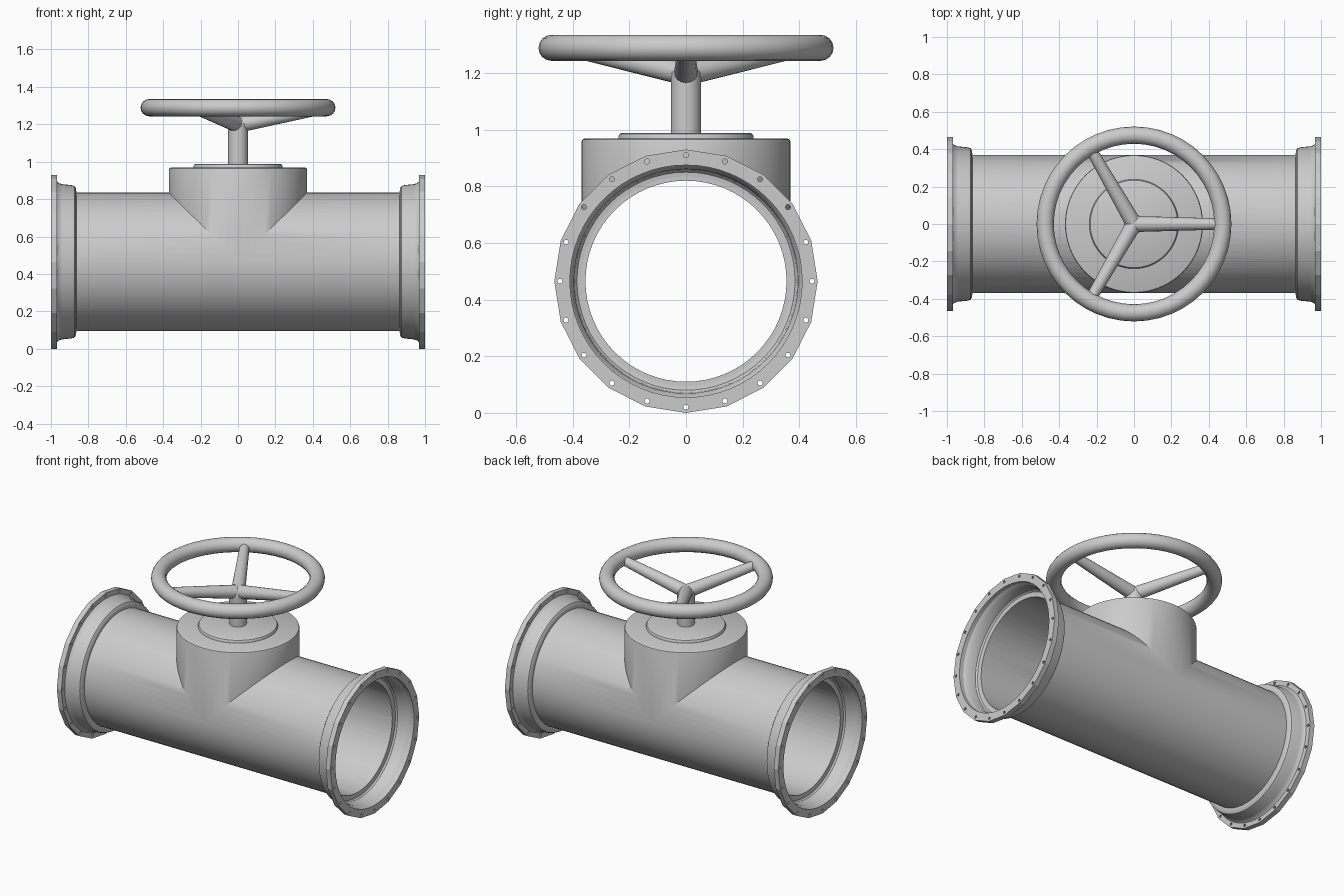
import bpy, bmesh, math
from mathutils import Matrix, Vector

if "Cube" in bpy.data.objects:
    bpy.data.objects.remove(bpy.data.objects["Cube"])

AXIS_Z = 0.465                                   # height of the pipe axis
ALONG_X = Matrix.Translation((0, 0, AXIS_Z)) @ Matrix.Rotation(math.pi / 2, 4, 'Y')


def finish(name, bm, smooth=True):
    bmesh.ops.remove_doubles(bm, verts=bm.verts, dist=1e-5)
    bmesh.ops.dissolve_degenerate(bm, edges=bm.edges, dist=1e-6)
    bmesh.ops.recalc_face_normals(bm, faces=bm.faces)
    mesh = bpy.data.meshes.new(name)
    bm.to_mesh(mesh)
    bm.free()
    ob = bpy.data.objects.new(name, mesh)
    bpy.context.collection.objects.link(ob)
    if smooth:
        shade(ob)
    return ob


def select(ob):
    bpy.ops.object.select_all(action='DESELECT')
    ob.select_set(True)
    bpy.context.view_layer.objects.active = ob


def shade(ob):
    select(ob)
    bpy.ops.object.shade_smooth_by_angle(angle=math.radians(32))


def lathe(name, profile, matrix=Matrix(), steps=64, closed=False, smooth=True):
    """Revolve (radius, height) points around the local z axis."""
    bm = bmesh.new()
    vs = [bm.verts.new((r, 0, h)) for r, h in profile]
    pairs = list(zip(vs, vs[1:])) + ([(vs[-1], vs[0])] if closed else [])
    es = [bm.edges.new(p) for p in pairs]
    bmesh.ops.spin(bm, geom=vs + es, cent=(0, 0, 0), axis=(0, 0, 1),
                   angle=2 * math.pi, steps=steps, use_duplicate=False)
    bm.transform(matrix)
    return finish(name, bm, smooth)


def rod(name, r, h0, h1, matrix=Matrix(), steps=64, r2=None, smooth=True):
    r2 = r if r2 is None else r2
    return lathe(name, [(0, h0), (r, h0), (r2, h1), (0, h1)], matrix, steps, smooth=smooth)


def combine(ob, other, operation):
    select(ob)
    mod = ob.modifiers.new("cut", 'BOOLEAN')
    mod.operation, mod.object, mod.solver = operation, other, 'EXACT'
    bpy.ops.object.modifier_apply(modifier=mod.name)
    bpy.data.objects.remove(other)


# Hollow tee body: pipe plus upright bonnet
body = rod("valve_body", 0.37, -0.88, 0.88, ALONG_X, smooth=False)
bonnet = lathe("bonnet", [(0, AXIS_Z), (0.369, AXIS_Z), (0.369, 0.957), (0.366, 0.965),
                          (0.358, 0.969), (0, 0.969)], smooth=False)
combine(body, bonnet, 'UNION')
combine(body, rod("pipe_bore", 0.355, -0.95, 0.95, ALONG_X, smooth=False), 'DIFFERENCE')
combine(body, rod("bonnet_bore", 0.352, AXIS_Z, 0.952, smooth=False), 'DIFFERENCE')
shade(body)

# Pipe ends: rounded socket and 20-sided drilled flange
SOCKET = [(0.43, 0.968), (0.42, 0.957), (0.415, 0.94), (0.41, 0.89), (0.405, 0.874),
          (0.393, 0.866), (0.37, 0.864), (0.355, 0.866), (0.355, 0.878), (0.385, 0.882),
          (0.393, 0.892), (0.396, 0.95), (0.41, 0.972), (0.43, 0.972)]
for side, s in (("left", -1), ("right", 1)):
    lathe(side + "_socket", [(r, h * s) for r, h in SOCKET], ALONG_X, closed=True)
    flange = rod(side + "_flange", AXIS_Z, 0.967 * s, 1.0 * s, ALONG_X, 20, smooth=False)
    combine(flange, rod("flange_bore", 0.41, 0.9 * s, 1.1 * s, ALONG_X, smooth=False),
            'DIFFERENCE')
    bm = bmesh.new()
    for i in range(20):
        a = i * math.tau / 20
        bmesh.ops.create_cone(bm, cap_ends=True, segments=10, radius1=0.009,
                              radius2=0.009, depth=0.2,
                              matrix=ALONG_X @ Matrix.Translation(
                                  (0.445 * math.cos(a), 0.445 * math.sin(a), s)))
    combine(flange, finish("bolt_holes", bm, False), 'DIFFERENCE')

# Gland plate and stem
lathe("gland_plate", [(0, 0.965), (0.239, 0.965), (0.239, 0.976), (0.234, 0.985),
                      (0.226, 0.989), (0, 0.989)])
rod("stem", 0.053, 0.98, 1.19, steps=32)
lathe("wheel_hub", [(0, 1.17), (0.053, 1.17), (0.053, 1.205), (0.04, 1.228), (0, 1.236)],
      steps=32)

# Hand wheel with three rising, tapered spokes
lathe("wheel_rim", [(0.475 + 0.046 * math.cos(i * math.tau / 16),
                     1.289 + 0.046 * math.sin(i * math.tau / 16)) for i in range(16)],
      steps=48, closed=True)
for i in range(3):
    a = i * math.tau / 3
    start = Vector((0, 0, 1.198))
    end = Vector((0.45 * math.cos(a), 0.45 * math.sin(a), 1.283))
    d = end - start
    turn = d.to_track_quat('Z', 'Y').to_matrix().to_4x4()
    rod(f"spoke_{i + 1}", 0.043, 0, d.length, Matrix.Translation(start) @ turn, 16, 0.03)
